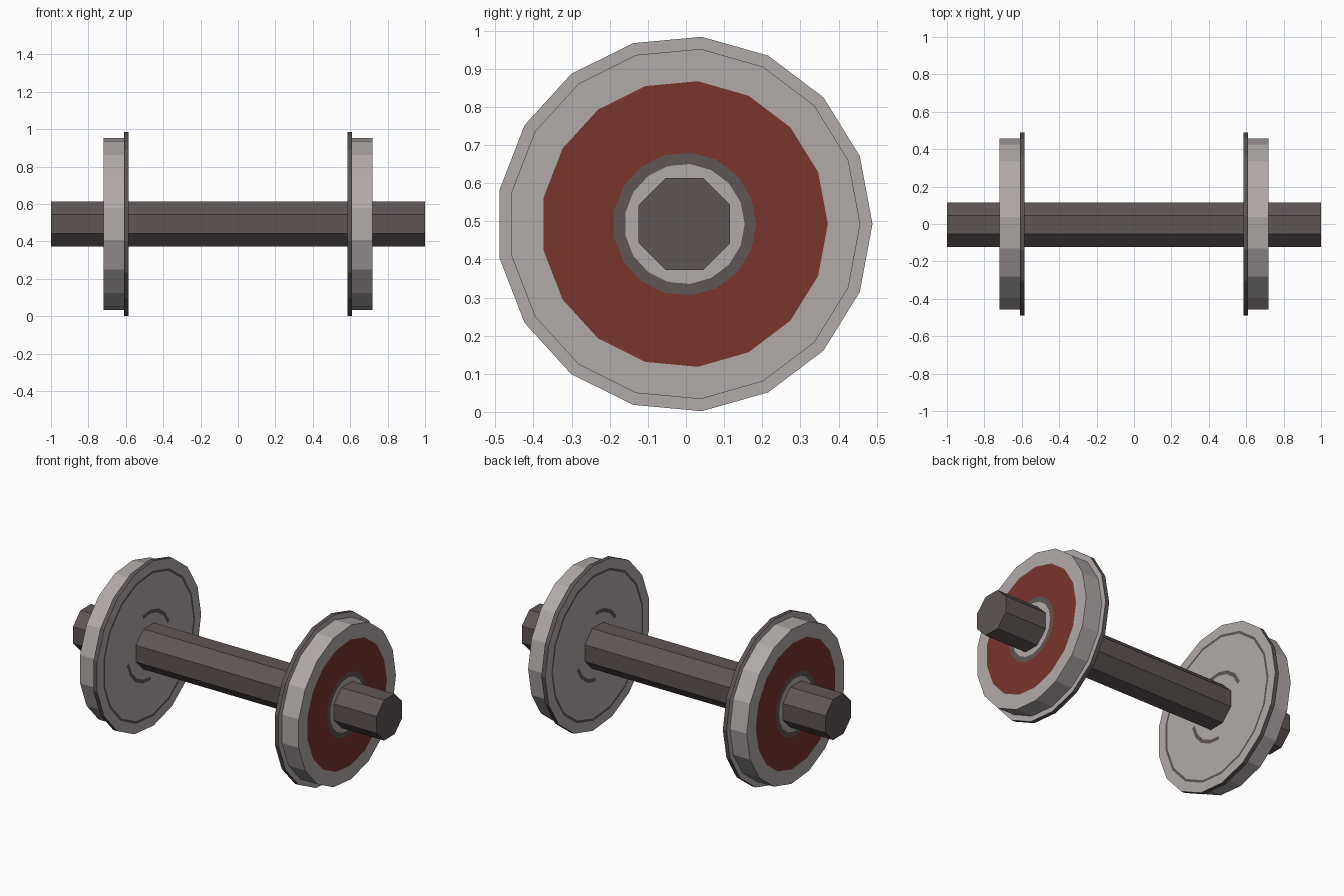
import bpy, bmesh, math

if "Cube" in bpy.data.objects:
    bpy.data.objects.remove(bpy.data.objects["Cube"])

CY, CZ = -0.004, 0.493      # axle centre line
SIDES = 17


def material(name, rgb):
    m = bpy.data.materials.new(name)
    m.diffuse_color = (*rgb, 1)
    m.use_nodes = True
    m.node_tree.nodes["Principled BSDF"].inputs["Base Color"].default_value = m.diffuse_color
    return m


STEEL, DARK, RED = 0, 1, 2
mats = [material("light_steel", (0.44, 0.40, 0.39)),
        material("dark_iron", (0.115, 0.092, 0.088)),
        material("red_paint", (0.19, 0.035, 0.025))]
ARC = -1                    # dark only on two arcs of the ring

# Wheel cross-section: (x, radius, colour of the band up to the next point)
PROFILE = [
    (0.72, 0.100, STEEL), (0.72, 0.158, DARK), (0.72, 0.188, RED),
    (0.72, 0.376, STEEL), (0.72, 0.461, STEEL),     # tread
    (0.61, 0.461, STEEL), (0.61, 0.493, DARK),      # flange and its dark rim
    (0.585, 0.493, STEEL), (0.585, 0.435, DARK), (0.585, 0.420, STEEL),
    (0.585, 0.210, ARC), (0.585, 0.188, STEEL), (0.585, 0.100, STEEL),
]


def finish(bm, name):
    bmesh.ops.recalc_face_normals(bm, faces=bm.faces)
    me = bpy.data.meshes.new(name)
    bm.to_mesh(me)
    bm.free()
    for m in mats:
        me.materials.append(m)
    ob = bpy.data.objects.new(name, me)
    bpy.context.collection.objects.link(ob)
    return ob


def wheel(name, side):
    bm = bmesh.new()
    step = 2 * math.pi / SIDES
    rings = [[bm.verts.new((side * x, CY + r * math.cos(k * step), CZ + r * math.sin(k * step)))
              for k in range(SIDES)] for x, r, _ in PROFILE]
    for i, (_, _, colour) in enumerate(PROFILE):
        a, b = rings[i], rings[(i + 1) % len(rings)]
        for k in range(SIDES):
            n = (k + 1) % SIDES
            f = bm.faces.new((a[k], a[n], b[n], b[k]))
            c = colour
            if c == ARC:    # worn hub groove
                mid = f.calc_center_median()
                ang = math.degrees(math.atan2(mid.z - CZ, -side * (mid.y - CY))) % 360
                c = DARK if 25 < ang < 100 or 195 < ang < 275 else STEEL
            f.material_index = c
    return finish(bm, name)


def axle():
    bm = bmesh.new()
    r = 0.12 / math.cos(math.pi / 8)
    ends = [[bm.verts.new((x, CY + r * math.cos((k + 0.5) * math.pi / 4),
                           CZ + r * math.sin((k + 0.5) * math.pi / 4)))
             for k in range(8)] for x in (-1, 1)]
    for e in ends:
        bm.faces.new(e)
    for k in range(8):
        n = (k + 1) % 8
        bm.faces.new((ends[0][k], ends[0][n], ends[1][n], ends[1][k]))
    for f in bm.faces:
        f.material_index = DARK
    return finish(bm, "axle")


axle()
wheel("right_wheel", 1)
wheel("left_wheel", -1)
